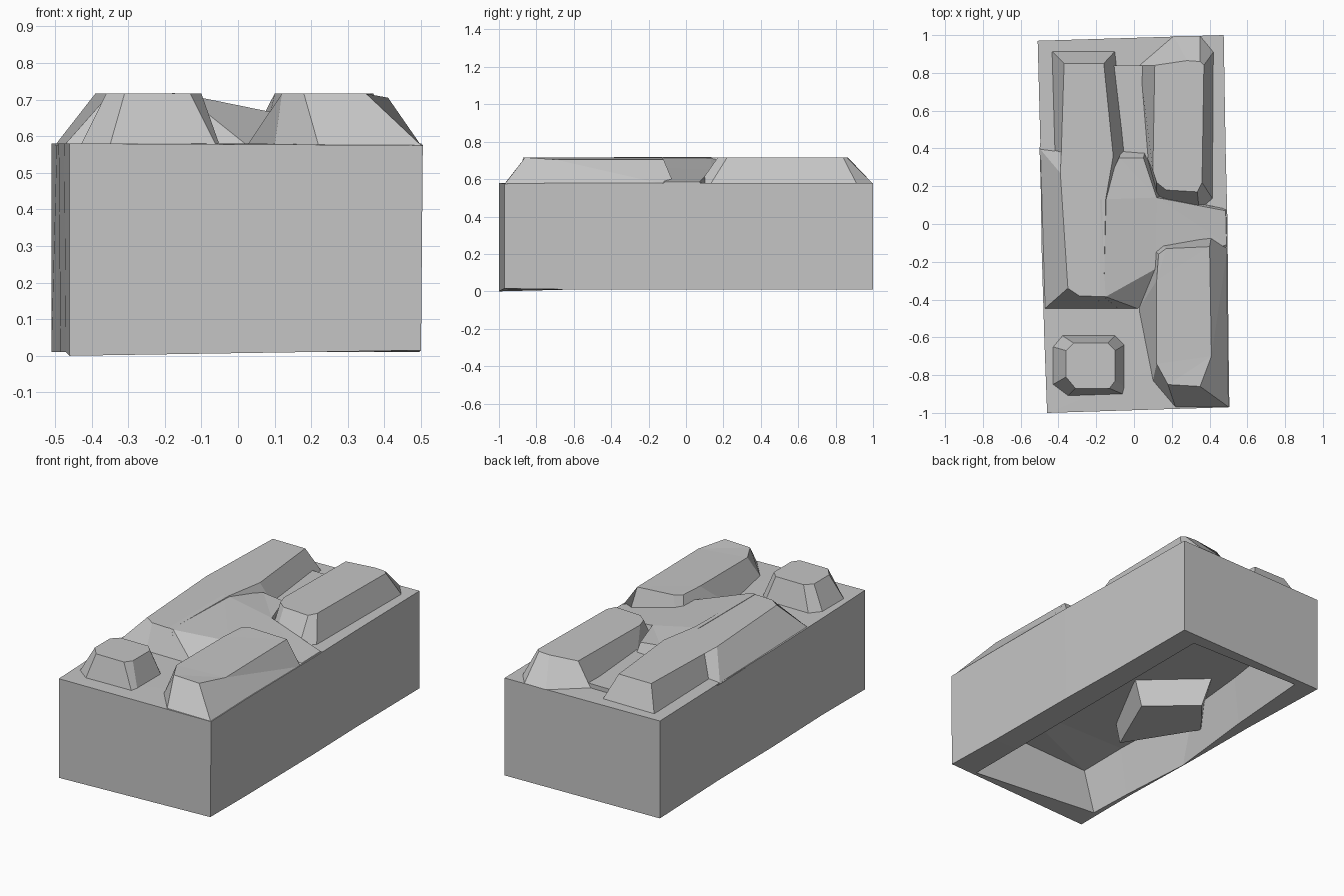
import bpy
import bmesh

# Remove the default cube if the scene has one
default_cube = bpy.data.objects.get("Cube")
if default_cube:
    bpy.data.objects.remove(default_cube, do_unlink=True)


def make_material(name, colour):
    """Plain single-colour material."""
    material = bpy.data.materials.new(name)
    material.use_nodes = True
    material.diffuse_color = colour
    shader = material.node_tree.nodes["Principled BSDF"]
    shader.inputs["Base Color"].default_value = colour
    shader.inputs["Roughness"].default_value = .8
    return material


stone_grey = make_material("stone_grey", (.56, .56, .56, 1))


def at_height(outline, height):
    """Turn a flat outline into a ring; points that carry a height keep it."""
    return [(point[0], point[1], point[2] if len(point) > 2 else height)
            for point in outline]


def loft(name, rings):
    """Join successive rings with flat faces and close both ends."""
    mesh = bpy.data.meshes.new(name)
    bm = bmesh.new()
    loops = [[bm.verts.new(point) for point in ring] for ring in rings]
    for lower, upper in zip(loops, loops[1:]):
        count = len(lower)
        for i in range(count):
            j = (i + 1) % count
            bm.faces.new((lower[i], lower[j], upper[j], upper[i]))
    caps = [bm.faces.new(loops[0]), bm.faces.new(loops[-1])]
    bmesh.ops.triangulate(bm, faces=caps)
    bmesh.ops.recalc_face_normals(bm, faces=bm.faces)
    bm.to_mesh(mesh)
    bm.free()
    mesh.materials.append(stone_grey)
    part = bpy.data.objects.new(name, mesh)
    bpy.context.scene.collection.objects.link(part)
    return part


GROUND = .01
DECK = .58
SUNK = .575
CREST = .716
CEILING = .29


def mound(name, base, top, base_height=SUNK, top_height=CREST):
    """Raised block with sloping sides, sunk a little into the deck."""
    return loft(name, [at_height(base, base_height), at_height(top, top_height)])


# Hollow block: flat ceiling, inner rim, outer rim, deck
foot = [(-.46, -1, 0), (.5, -.97, .015), (.495, -.6), (.49, 0), (.48, .4),
        (.475, 1), (-.51, .97), (-.49, .4), (-.485, -.1), (-.47, -.6)]
deck = [(-.46, -1), (.505, -.97, .575), (.5, -.6), (.495, 0), (.485, .4),
        (.475, 1), (-.51, .97), (-.495, .4), (-.49, -.1), (-.475, -.6)]
inner_rim = [(-.44, -.87), (.34, -.95), (.34, -.6), (.34, 0), (.34, .4),
             (.34, .92), (-.38, .93), (-.42, .4), (-.48, -.15), (-.45, -.6)]
ceiling = [(-.38, -.88, .26), (.32, -.88), (.33, -.6), (.33, 0),
           (.32, .4), (.3, .87), (-.32, .88), (-.39, .4),
           (-.43, 0), (-.41, -.6)]
loft("hollow_block", [
    at_height(ceiling, CEILING),
    at_height(inner_rim, GROUND),
    at_height(foot, GROUND),
    at_height(deck, DECK),
])

# Lump hanging from the ceiling against the right wall
mound(
    "hanging_lump",
    base=[(-.45, .04), (-.2, -.36), (-.03, .03), (-.28, .25)],
    top=[(-.46, .06), (-.22, -.42), (.02, .03), (-.3, .32)],
    base_height=.14,
    top_height=CEILING + .02,
)

# Long ridge along the right side
mound(
    "long_ridge",
    base=[(-.475, -.45), (-.28, -.45), (-.08, -.45), (-.08, .13), (-.04, .4),
          (-.1, .915), (-.435, .915), (-.42, .39), (-.5, .4)],
    top=[(-.35, -.34), (-.29, -.38), (-.16, -.385), (-.15, .13), (-.11, .36),
         (-.16, .85), (-.37, .85), (-.385, .38), (-.39, .27)],
)

# Saddle sloping from the long ridge down to the left edge
mound(
    "sloping_saddle",
    base=[(-.2, -.45), (.025, -.45), (.2, -.3), (.495, -.13), (.49, .08),
          (.15, .15), (.06, .39), (-.06, .4), (-.2, .16)],
    top=[(-.18, -.385, .718), (-.15, -.385, .715), (.11, -.24, .662),
         (.49, -.11, .585), (.485, .07, .585), (.12, .14, .655),
         (.05, .35, .655), (-.08, .35, .67), (-.18, .13, .718)],
)

# Back left ridge
mound(
    "back_left_ridge",
    base=[(.07, .35), (.12, .14), (.175, .09), (.345, .075), (.415, .135),
          (.42, .91), (.35, .995), (.21, .995), (.03, .84)],
    top=[(.1, .28), (.12, .22), (.17, .18), (.335, .17), (.36, .22),
         (.37, .84), (.35, .86), (.28, .865), (.11, .84)],
    base_height=DECK,
)

# Front left ridge
mound(
    "front_left_ridge",
    base=[(.1, -.83), (.22, -.97), (.5, -.968), (.495, -.13), (.41, -.065),
          (.14, -.1), (.1, -.13), (.025, -.45)],
    top=[(.12, -.74), (.18, -.85), (.35, -.86), (.41, -.7, .705),
         (.4, -.12, .705), (.17, -.13), (.13, -.16), (.12, -.3)],
)

# Small block in the front right corner
mound(
    "corner_knob",
    base=[(-.43, -.85), (-.35, -.91), (-.06, -.9), (-.05, -.86), (-.05, -.64),
          (-.1, -.59), (-.38, -.59), (-.43, -.65)],
    top=[(-.36, -.81), (-.31, -.87), (-.13, -.87), (-.1, -.83), (-.1, -.67),
         (-.14, -.63), (-.32, -.63), (-.36, -.67)],
)

# Low floor of the channel between the two back ridges
channel = [(-.12, .35), (.08, .35), (.06, .84), (-.13, .84)]
mound("channel_floor", channel, channel, top_height=.605)
